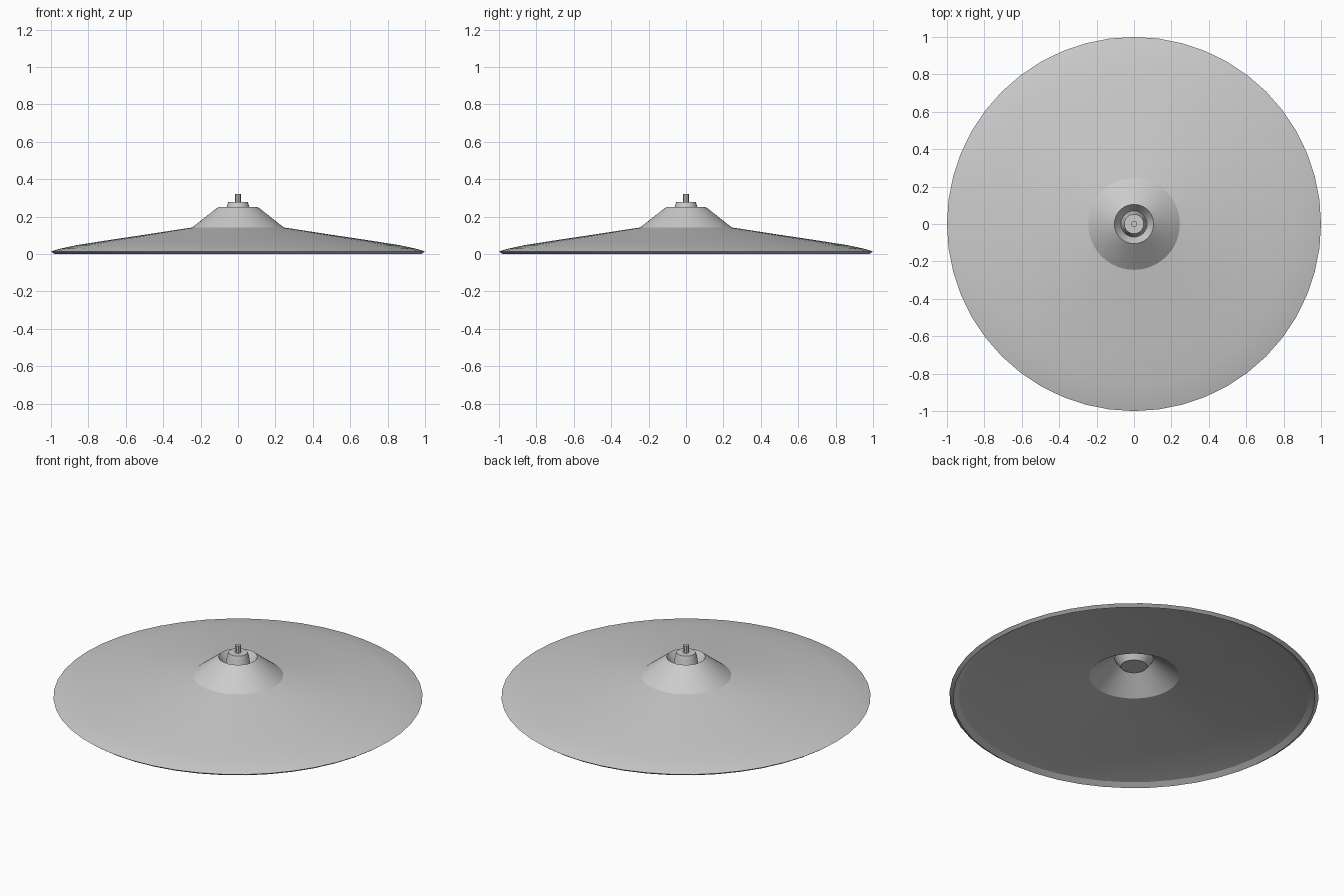
import bpy
import bmesh
import math

cube = bpy.data.objects.get("Cube")
if cube:
    bpy.data.objects.remove(cube, do_unlink=True)

grey = bpy.data.materials.new("light_grey")
grey.use_nodes = True
colour = (0.6, 0.6, 0.6, 1)
grey.diffuse_color = colour
grey.node_tree.nodes["Principled BSDF"].inputs["Base Color"].default_value = colour


def lathe(name, profile, sides, closed=False, angle=20):
    """Turn a (radius, height) profile around the z axis."""
    bm = bmesh.new()
    rings = []
    for r, z in profile:
        rings.append([bm.verts.new((r * math.cos(i * math.tau / sides),
                                    r * math.sin(i * math.tau / sides), z))
                      for i in range(sides)])
    pairs = list(zip(rings, rings[1:]))
    if closed:
        pairs.append((rings[-1], rings[0]))
    else:
        bm.faces.new(rings[0])
        bm.faces.new(rings[-1])
    for a, b in pairs:
        for i in range(sides):
            j = (i + 1) % sides
            bm.faces.new((a[i], a[j], b[j], b[i]))
    bmesh.ops.recalc_face_normals(bm, faces=bm.faces)
    mesh = bpy.data.meshes.new(name)
    bm.to_mesh(mesh)
    bm.free()
    mesh.materials.append(grey)
    obj = bpy.data.objects.new(name, mesh)
    bpy.context.collection.objects.link(obj)
    bpy.ops.object.select_all(action="DESELECT")
    obj.select_set(True)
    bpy.context.view_layer.objects.active = obj
    bpy.ops.object.shade_smooth_by_angle(angle=math.radians(angle))
    return obj


# Thin shade: wide dish, steep neck and a funnel dropping into the neck
outside = [(0.98, 0.0), (1.0, 0.014), (0.95, 0.029), (0.86, 0.048),
           (0.7, 0.073), (0.5, 0.103), (0.245, 0.142), (0.105, 0.252),
           (0.07, 0.2)]
inside = [(0.072, 0.194), (0.105, 0.243), (0.243, 0.135), (0.5, 0.096),
          (0.7, 0.066), (0.86, 0.041), (0.95, 0.02)]
lathe("lamp_shade", outside + inside, 48, closed=True)

# Tapered lamp holder standing in the funnel
lathe("lamp_holder", [(0.071, 0.197), (0.066, 0.21), (0.06, 0.255),
                      (0.052, 0.279)], 32)

# Short stem on top of the holder
lathe("stem", [(0.016, 0.27), (0.016, 0.322)], 8)
